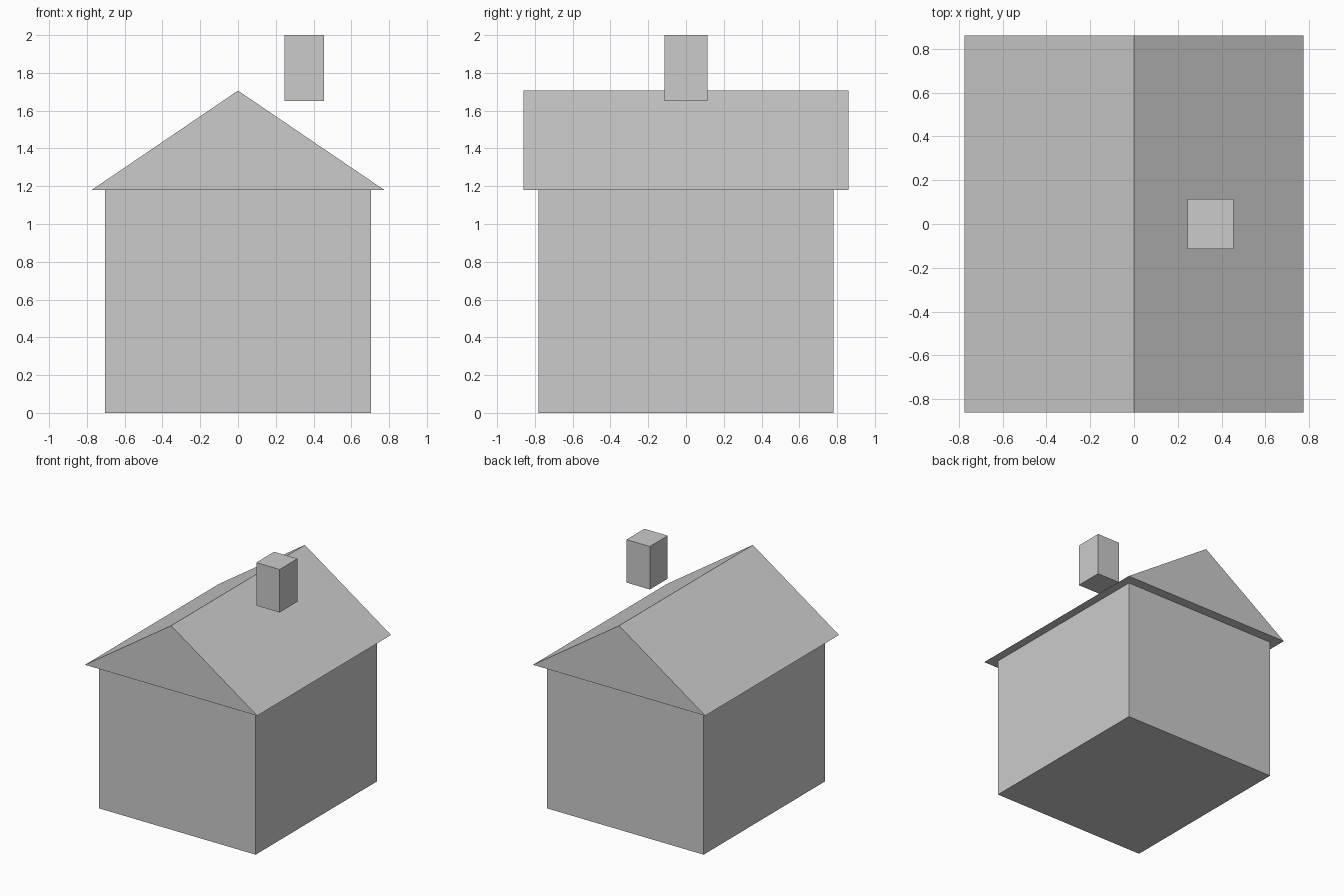
import bpy
import bmesh
from mathutils import Vector

if "Cube" in bpy.data.objects:
    bpy.data.objects.remove(bpy.data.objects["Cube"], do_unlink=True)

# Single plain grey for every part
grey = bpy.data.materials.new("light_grey")
grey.use_nodes = True
colour = (0.6, 0.6, 0.6, 1)
grey.diffuse_color = colour
grey.node_tree.nodes["Principled BSDF"].inputs["Base Color"].default_value = colour


def extrude_profile(name, profile, half_depth, centre_y=0):
    """Extrude a closed (x, z) profile along y into a flat-faced solid."""
    bm = bmesh.new()
    front = bm.faces.new([bm.verts.new((x, centre_y - half_depth, z)) for x, z in profile])
    result = bmesh.ops.extrude_face_region(bm, geom=[front], use_keep_orig=True)
    moved = [g for g in result["geom"] if isinstance(g, bmesh.types.BMVert)]
    bmesh.ops.translate(bm, verts=moved, vec=Vector((0, 2 * half_depth, 0)))
    bmesh.ops.recalc_face_normals(bm, faces=bm.faces)
    mesh = bpy.data.meshes.new(name)
    bm.to_mesh(mesh)
    bm.free()
    mesh.materials.append(grey)
    obj = bpy.data.objects.new(name, mesh)
    bpy.context.collection.objects.link(obj)
    return obj


def rectangle(left, right, bottom, top):
    return [(left, bottom), (right, bottom), (right, top), (left, top)]


EAVES = 1.18

# House body
extrude_profile("house_walls", rectangle(-0.705, 0.705, 0, EAVES), 0.78)

# Gabled roof with overhanging eaves
extrude_profile("gable_roof", [(-0.775, EAVES), (0.775, EAVES), (0, 1.706)], 0.86)

# Chimney, hovering clear of the roof slope
extrude_profile("chimney", rectangle(0.245, 0.455, 1.65, 2), 0.115)
